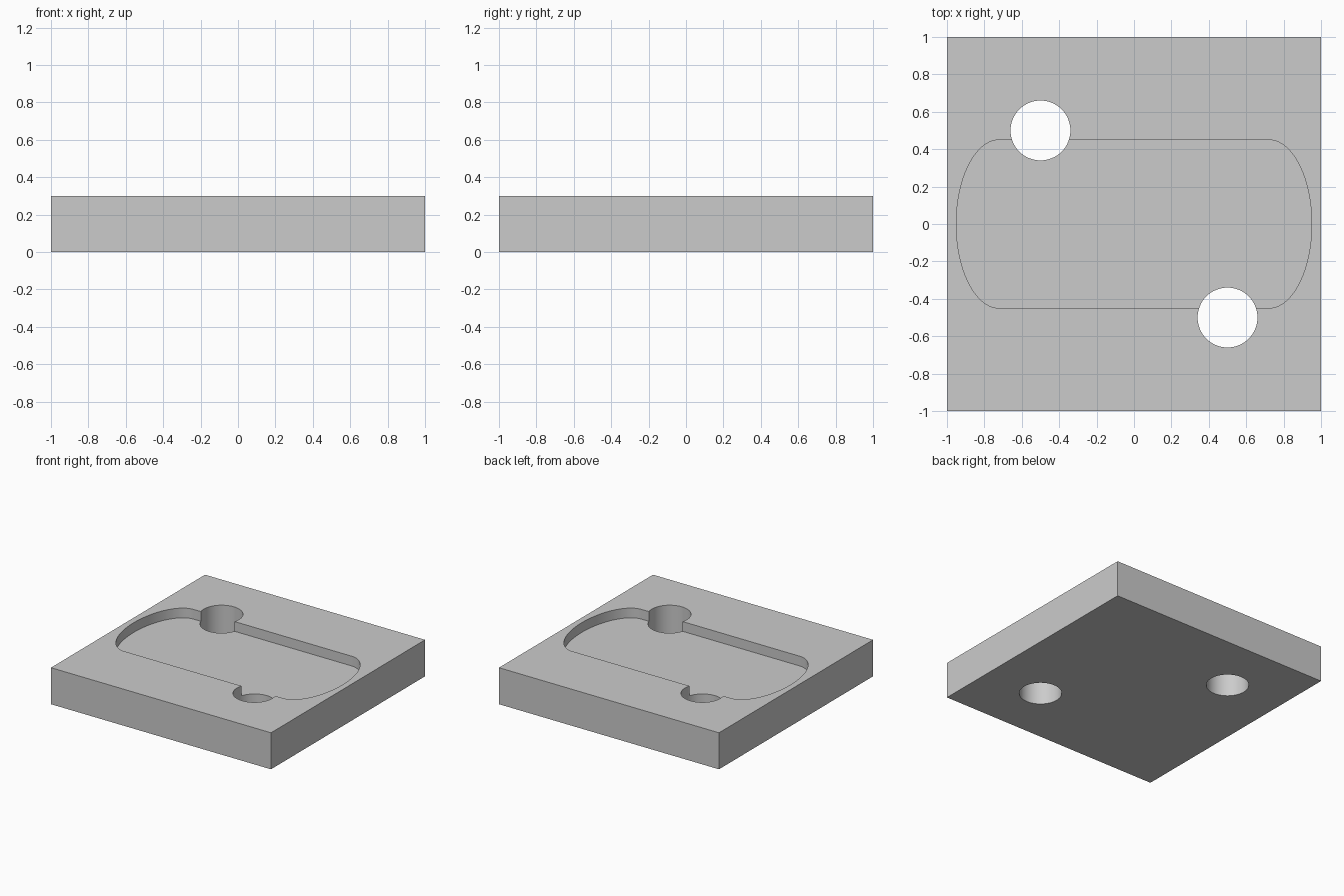
import bpy
from math import sin, cos, pi

cube = bpy.data.objects.get("Cube")
if cube:
    bpy.data.objects.remove(cube, do_unlink=True)

SIZE, HEIGHT = 2.0, 0.3
POCKET_DEPTH = 0.08
HOLE_RADIUS = 0.16

grey = bpy.data.materials.new("plain grey")
grey.use_nodes = True
colour = (0.6, 0.6, 0.6, 1)
grey.diffuse_color = colour
grey.node_tree.nodes["Principled BSDF"].inputs["Base Color"].default_value = colour


def prism(name, outline, bottom, top):
    """Extrude a counter-clockwise outline between two heights."""
    n = len(outline)
    verts = [(x, y, z) for z in (bottom, top) for x, y in outline]
    faces = [tuple(reversed(range(n))), tuple(range(n, 2 * n))]
    faces += [(i, (i + 1) % n, n + (i + 1) % n, n + i) for i in range(n)]
    mesh = bpy.data.meshes.new(name)
    mesh.from_pydata(verts, [], faces)
    mesh.materials.append(grey)
    obj = bpy.data.objects.new(name, mesh)
    bpy.context.collection.objects.link(obj)
    return obj


def arc(cx, cy, rx, ry, start, end, steps):
    angles = [start + (end - start) * i / steps for i in range(steps + 1)]
    return [(cx + rx * cos(a), cy + ry * sin(a)) for a in angles]


# Square plate
h = SIZE / 2
plate = prism("plate", [(-h, -h), (h, -h), (h, h), (-h, h)], 0, HEIGHT)

# Shallow pocket with half-ellipse ends
outline = (arc(0.72, 0, 0.23, 0.45, -pi / 2, pi / 2, 48)
           + arc(-0.72, 0, 0.23, 0.45, pi / 2, 3 * pi / 2, 48))
cutters = [prism("pocket_cutter", outline, HEIGHT - POCKET_DEPTH, HEIGHT + 0.1)]

# Two through holes on opposite corners of the pocket
for name, side in (("left_hole_cutter", 1), ("right_hole_cutter", -1)):
    ring = arc(0.5 * side, -0.5 * side, HOLE_RADIUS, HOLE_RADIUS, 0, 2 * pi, 64)[:-1]
    cutters.append(prism(name, ring, -0.1, HEIGHT + 0.1))

# Cut the plate, then discard the cutters
bpy.context.view_layer.objects.active = plate
plate.select_set(True)
for cutter in cutters:
    cutter.hide_render = True
    cut = plate.modifiers.new(cutter.name, "BOOLEAN")
    cut.operation = "DIFFERENCE"
    cut.solver = "EXACT"
    cut.object = cutter
    bpy.ops.object.modifier_apply(modifier=cut.name)
for cutter in cutters:
    bpy.data.objects.remove(cutter, do_unlink=True)

bpy.ops.object.shade_smooth_by_angle(angle=pi / 6)
